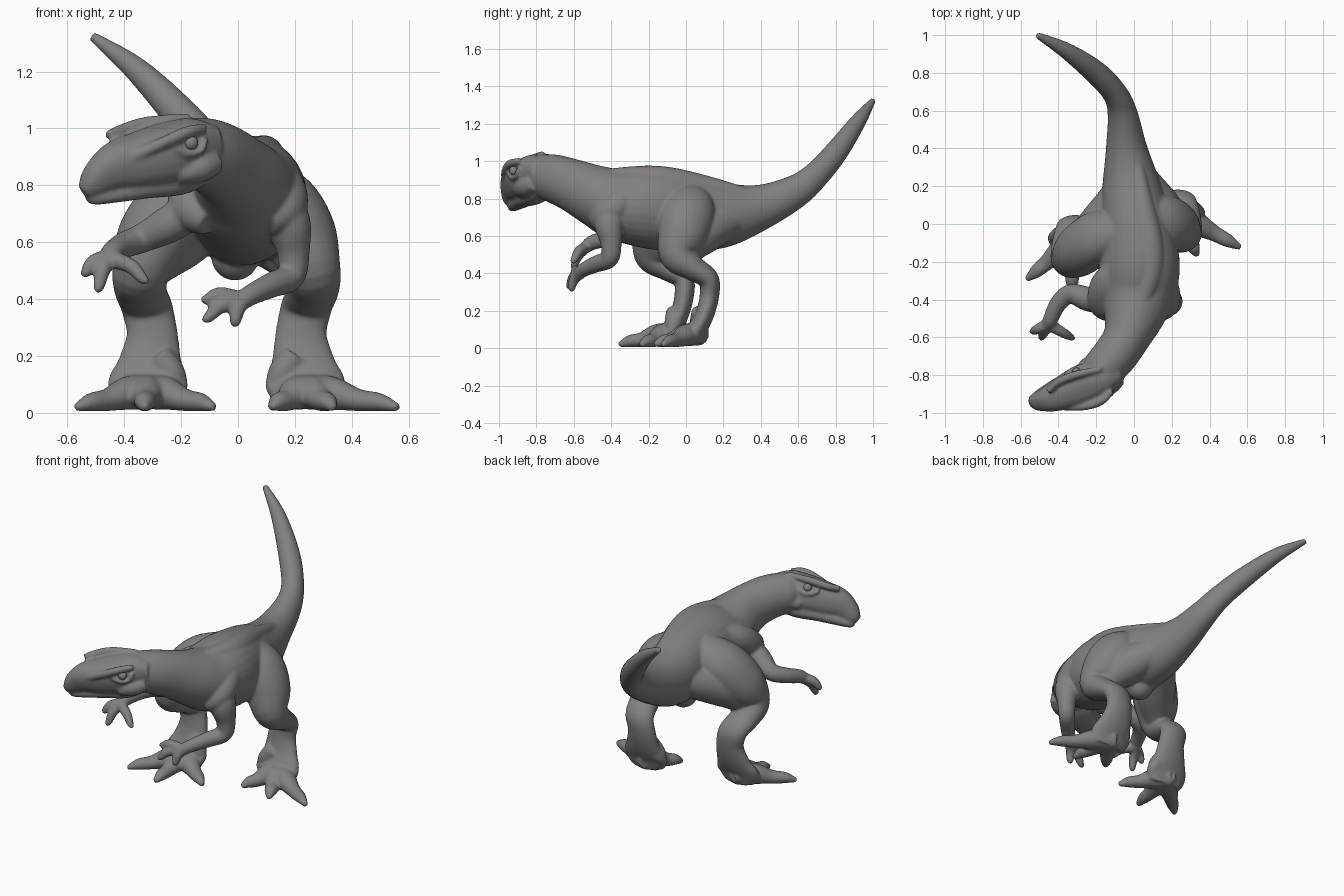
import bpy, bmesh, math
from mathutils import Vector, Matrix

if "Cube" in bpy.data.objects:
    bpy.data.objects.remove(bpy.data.objects["Cube"], do_unlink=True)

# One matte grey for the whole hide
hide = bpy.data.materials.new("grey_hide")
hide.use_nodes = True
grey = (0.22, 0.22, 0.22, 1)
hide.diffuse_color = grey
shader = hide.node_tree.nodes["Principled BSDF"]
shader.inputs["Base Color"].default_value = grey
shader.inputs["Roughness"].default_value = 0.8

UP = Vector((0, 0, 1))
SIDE = Vector((1, 0, 0))
SLANT = Vector((1, -1, 0))


def spline(points, steps=6):
    """Smooth curve through rows of numbers."""
    rows = [Vector(p) for p in points]
    rows = [rows[0] * 2 - rows[1]] + rows + [rows[-1] * 2 - rows[-2]]
    out = []
    for a, b, c, d in zip(rows, rows[1:], rows[2:], rows[3:]):
        for i in range(steps):
            t = i / steps
            out.append(b + (c - a) * (t / 2) + (a * 2 - b * 5 + c * 4 - d) * (t * t / 2)
                       + (b * 3 - a - c * 3 + d) * (t ** 3 / 2))
    out.append(rows[-2])
    return out


def tube(bm, stations, ref, box=1.0, sides=24):
    """Closed loft: each station is x, y, z, radius along ref, radius across."""
    rows = spline([s if len(s) == 5 else (*s, s[-1]) for s in stations])
    centres = [Vector(r[:3]) for r in rows]
    rings = []
    for i, row in enumerate(rows):
        tangent = (centres[min(i + 1, len(rows) - 1)] - centres[max(i - 1, 0)]).normalized()
        along = (ref - tangent * ref.dot(tangent)).normalized()
        across = tangent.cross(along)
        ring = []
        for k in range(sides):
            angle = math.tau * k / sides
            c, s = math.cos(angle), math.sin(angle)
            c = math.copysign(abs(c) ** box, c)
            s = math.copysign(abs(s) ** box, s)
            ring.append(bm.verts.new(centres[i] + along * c * max(row[3], .004)
                                     + across * s * max(row[4], .004)))
        rings.append(ring)
    for a, b in zip(rings, rings[1:]):
        for k in range(sides):
            j = (k + 1) % sides
            bm.faces.new((a[k], a[j], b[j], b[k]))
    bm.faces.new(rings[0])
    bm.faces.new(rings[-1])


def ball(bm, place, radius):
    bmesh.ops.create_uvsphere(bm, u_segments=20, v_segments=12, radius=radius,
                              matrix=Matrix.Translation(place))


def finish(name, bm):
    """Turn the lofts into one smooth-shaded object."""
    bmesh.ops.recalc_face_normals(bm, faces=bm.faces)
    mesh = bpy.data.meshes.new(name)
    bm.to_mesh(mesh)
    bm.free()
    mesh.materials.append(hide)
    mesh.polygons.foreach_set("use_smooth", [True] * len(mesh.polygons))
    obj = bpy.data.objects.new(name, mesh)
    bpy.context.collection.objects.link(obj)
    return obj


# Tail, torso and neck in one sweep
skin = bmesh.new()
tube(skin, [(-.512, 1.0, 1.325, .017), (-.355, .915, 1.205, .044), (-.2, .8, 1.045, .063),
            (-.1, .69, .92, .074, .066), (-.06, .58, .835, .09, .08), (-.04, .4, .755, .122, .11),
            (-.015, .2, .715, .178, .155), (.01, 0, .73, .215, .185), (.03, -.2, .755, .222, .212),
            (.02, -.36, .77, .195, .2), (0, -.48, .815, .165, .165), (-.04, -.6, .868, .142, .125),
            (-.105, -.7, .905, .13, .118), (-.18, -.78, .92, .115, .108), (-.23, -.82, .92, .08)],
     UP, sides=32)
ball(skin, (-.01, .04, .55), .085)
# Shoulder blades and off-centre back ridge
for k in (-1, 1):
    tube(skin, [(k * .1, -.22, .86, .05), (k * .15, -.32, .8, .08), (k * .16, -.42, .72, .08),
                (k * .1, -.48, .67, .05)], SIDE)
tube(skin, [(.01, .35, .82, .03), (.05, .1, .87, .055), (.085, -.1, .9, .07),
            (.085, -.25, .905, .07), (.04, -.42, .91, .05)], UP)

# Head frame: pitched down, turned to the side and rolled
d = Vector((-.43, -.17, -.115)).normalized()
p0 = UP.cross(d).normalized()
u0 = d.cross(p0)
roll = .28
p = p0 * math.cos(roll) - u0 * math.sin(roll)
u = u0 * math.cos(roll) + p0 * math.sin(roll)
origin = Vector((-.122, -.785, .92))


def local(s, a, h):
    return origin + d * s + p * a + u * h


def head_tube(stations, box=1.0):
    tube(skin, [(*local(*s[:3]), *s[3:]) for s in stations], u, box)


# Skull and lower jaw
head_tube([(-.05, 0, 0, .08, .06), (.04, 0, .015, .112, .092), (.14, 0, .025, .108, .108),
           (.24, 0, .028, .1, .096), (.33, 0, .03, .088, .076), (.4, 0, .008, .068, .056),
           (.45, 0, -.018, .042, .042), (.475, 0, -.028, .022, .024)], .84)
head_tube([(-.02, 0, -.05, .05, .06), (.1, 0, -.075, .052, .082), (.24, 0, -.065, .043, .074),
           (.36, 0, -.062, .033, .056), (.435, 0, -.06, .026, .038), (.46, 0, -.055, .014, .02)], .85)
# Brows, eyelids, cheeks and eyes; the far side sits further forward
eyes = bmesh.new()
for k, lead in ((1, 0), (-1, .07)):
    head_tube([(.29 + lead / 2, k * .066, .075 + lead * .7, .018),
               (.19 + lead, k * .09, .104 + lead / 4, .021),
               (.09 + lead, k * .094, .122, .022), (.01, k * .068, .11, .016)])
    head_tube([(.15 + lead, k * .1, .085, .008), (.11 + lead, k * .106, .05, .012),
               (.05 + lead, k * .103, .044, .012), (.02 + lead, k * .09, .08, .01)])
    head_tube([(-.02, k * .055, -.03, .04), (.05, k * .074, -.03, .05), (.14, k * .076, -.03, .035)])
    ball(eyes, local(.08 + lead, k * .092, .078), .025)
finish("eyes", eyes)


# Legs: one shape mirrored, the right one stepping forward and outward
def leg(k, step, toes):
    def place(x, y, z, *radii):
        f = min(1, max(0, (.95 - z) / .35)) if k < 0 else 0
        return (k * x + step[0] * f, y + step[1] * f, z, *radii)

    # Thigh, shin and flared instep
    tube(skin, [place(*s) for s in [
        (.06, .02, .86, .05, .09), (.15, .01, .75, .12, .145), (.216, -.015, .62, .132, .14),
        (.262, -.045, .5, .1, .098), (.262, .035, .43, .092, .07), (.24, .12, .37, .09, .056),
        (.222, .125, .28, .09, .052), (.228, .1, .18, .112, .05), (.238, .06, .1, .14, .052),
        (.24, .035, .04, .12, .058)]], SIDE, sides=28)
    # Haunch muscle running from the tail root to the knee
    tube(skin, [place(*s) for s in [
        (.01, .33, .71, .06), (.06, .2, .67, .1), (.14, .08, .61, .115), (.23, -.01, .52, .085)]], UP)
    ax, ay, _ = place(.24, .05, 0)
    # Three spread toes with claws
    for tx, ty in toes:
        def along(t, z, r):
            return (ax + (tx - ax) * t, ay + (ty - ay) * t, z, r, r * 1.1)
        tube(skin, [along(-.1, .075, .06), along(.25, .07, .06), along(.55, .046, .04),
                    along(.78, .038, .033), along(.92, .026, .021), along(1, .018, .013)], UP)
    # Small inner toe
    tube(skin, [place(*s) for s in [(.2, .08, .2, .05), (.155, .07, .14, .05),
                                    (.128, .06, .1, .034), (.115, .04, .075, .018)]], SLANT)


leg(1, (0, 0), [(.565, -.125), (.335, -.17), (.115, -.13)])
leg(-1, (-.08, -.135), [(-.57, -.295), (-.33, -.36), (-.08, -.24)])


# Arms with three clawed fingers
def arm(stations, fingers):
    tube(skin, stations, SLANT)
    palm = Vector(stations[-1][:3])
    for tip in fingers:
        tip = Vector(tip)
        knuckle = palm.lerp(tip, .55) + UP * .018
        tube(skin, [(*palm, .032), (*knuckle, .027), (*palm.lerp(tip, .85), .02), (*tip, .01)], SLANT)


arm([(.13, -.38, .76, .07), (.175, -.41, .67, .08), (.195, -.4, .56, .057),
     (.185, -.41, .48, .05), (.12, -.48, .45, .045), (.055, -.545, .42, .038),
     (.015, -.575, .395, .034)],
    [(-.13, -.6, .4), (-.125, -.63, .325), (-.015, -.62, .305)])
arm([(-.12, -.4, .74, .06), (-.23, -.4, .67, .066), (-.335, -.37, .615, .052),
     (-.4, -.42, .59, .046), (-.44, -.5, .565, .04), (-.455, -.53, .545, .036)],
    [(-.55, -.575, .485), (-.495, -.61, .425), (-.315, -.61, .46)])

# Fuse everything into one continuous hide
body = finish("body", skin)
fuse = body.modifiers.new("fuse", "REMESH")
fuse.mode = "VOXEL"
fuse.voxel_size = .008
fuse.use_smooth_shade = True
relax = body.modifiers.new("relax", "SMOOTH")
relax.factor = .5
relax.iterations = 7
